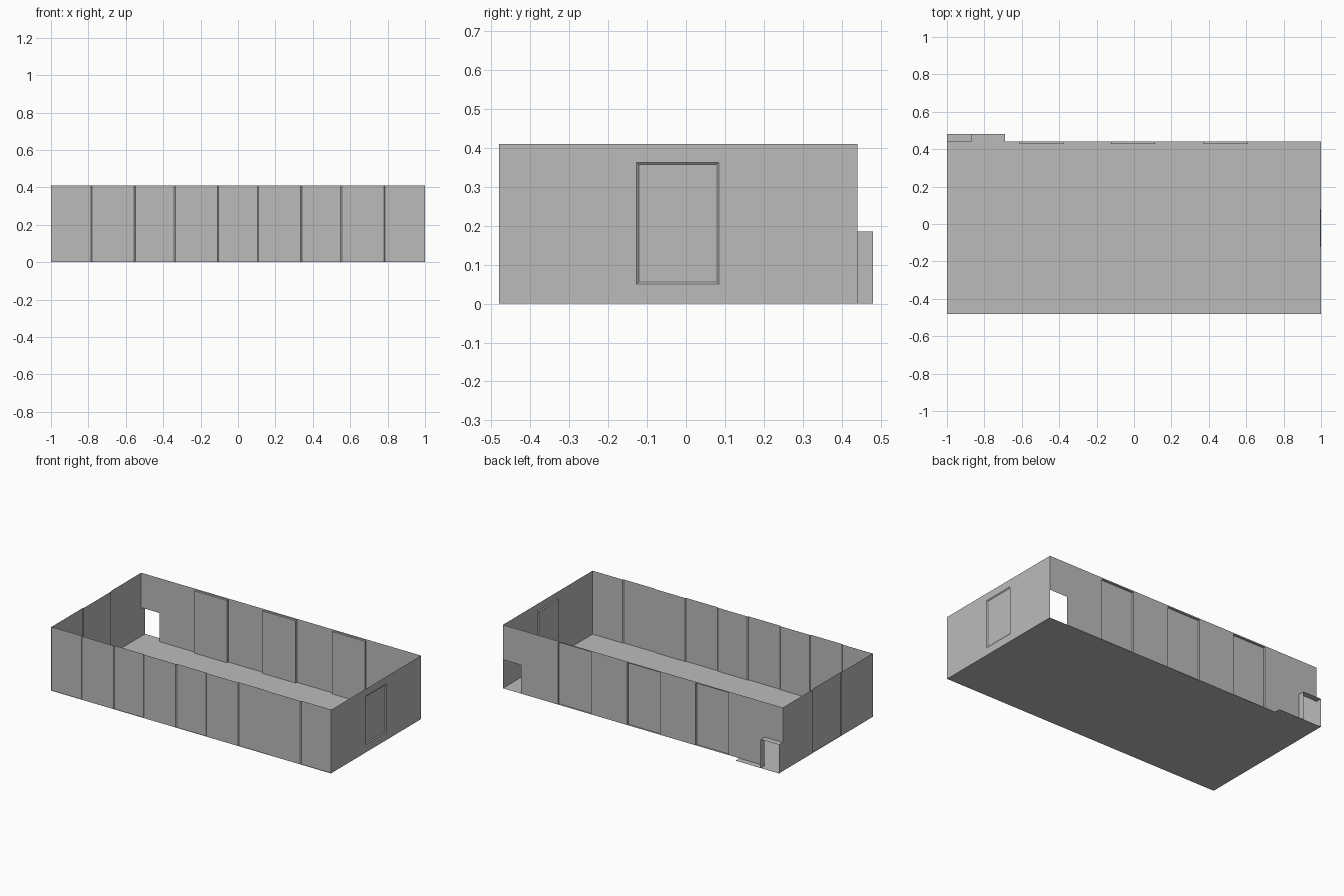
import bpy
import bmesh

cube = bpy.data.objects.get("Cube")
if cube:
    bpy.data.objects.remove(cube, do_unlink=True)

# Single matte grey
grey = bpy.data.materials.new("plain_grey")
grey.use_nodes = True
tone = (0.5, 0.5, 0.5, 1)
grey.diffuse_color = tone
grey.node_tree.nodes["Principled BSDF"].inputs["Base Color"].default_value = tone

FRONT, BACK, OUTER, SIDE = -0.48, 0.44, 0.48, 1.0
HEIGHT, DOOR_TOP, DOOR_X = 0.41, 0.185, 0.87
SLOPE, DEPTH = 0.006, 0.005


def build(name, polygons):
    """Join a list of flat polygons into one sheet object."""
    bm = bmesh.new()
    for points in polygons:
        bm.faces.new([bm.verts.new(p) for p in points])
    bmesh.ops.remove_doubles(bm, verts=bm.verts, dist=0.0001)
    mesh = bpy.data.meshes.new(name)
    bm.to_mesh(mesh)
    bm.free()
    mesh.materials.append(grey)
    obj = bpy.data.objects.new(name, mesh)
    bpy.context.collection.objects.link(obj)
    return obj


def upright(path, low, high):
    """Vertical sheets along a plan path; the outside is on its right."""
    return [[(*a, low), (*b, low), (*b, high), (*a, high)]
            for a, b in zip(path, path[1:])]


def level(x0, x1, y0, y1, z):
    """Horizontal sheet facing down."""
    return [[(x0, y0, z), (x0, y1, z), (x1, y1, z), (x1, y0, z)]]


# Floor with a threshold outside the door
build("floor", [[(-SIDE, FRONT, 0), (-SIDE, OUTER, 0), (-0.69, OUTER, 0),
                 (-0.69, BACK, 0), (SIDE, BACK, 0), (SIDE, FRONT, 0)]])

# Front wall: shallow full-height recesses, spaced evenly
inset = FRONT + DEPTH
path = [(-SIDE, inset)]
for i in range(4):
    start = -0.78 + i * 0.445
    end = start + 0.225
    path += [(start - SLOPE, inset), (start, FRONT), (end, FRONT), (end + SLOPE, inset)]
path.append((SIDE, inset))
build("front_wall", upright(path, 0, HEIGHT))

# Left wall: one framed recess with sloping edges
outer = [(SIDE, y, z) for y, z in ((-0.127, 0.05), (0.085, 0.05), (0.085, 0.363), (-0.127, 0.363))]
inner = [(SIDE - DEPTH, y, z) for y, z in ((-0.121, 0.056), (0.079, 0.056), (0.079, 0.357), (-0.121, 0.357))]
rim = [(SIDE, FRONT, 0), (SIDE, BACK, 0), (SIDE, BACK, HEIGHT), (SIDE, FRONT, HEIGHT)]
rings = [inner]
for big, small in ((rim, outer), (outer, inner)):
    for i in range(4):
        j = (i + 1) % 4
        rings.append([big[i], big[j], small[j], small[i]])
build("left_wall", rings)

# Right wall: one full-height recess
build("right_wall", upright([(-SIDE, BACK), (-SIDE, 0.13), (DEPTH - SIDE, 0.13 - SLOPE),
                             (DEPTH - SIDE, SLOPE - 0.16), (-SIDE, -0.16), (-SIDE, FRONT)],
                            0, HEIGHT))

# Back wall: three deep recesses, each closed by a ledge just below the top
ledge, pocket = HEIGHT - 0.008, BACK - 0.013
path, ledges = [(DOOR_X, BACK)], []
for centre in (0.49, -0.005, -0.495):
    a, b = centre + 0.118, centre - 0.118
    path += [(a, BACK), (a, pocket), (b, pocket), (b, BACK)]
    ledges += level(b, a, pocket, BACK, ledge)
path.append((-DOOR_X, BACK))
back = upright(path, 0, ledge) + ledges
back += upright([(DOOR_X, BACK), (-DOOR_X, BACK)], ledge, HEIGHT)
for s in (1, -1):
    xs = sorted((s * SIDE, s * DOOR_X), reverse=True)
    back += upright([(x, BACK) for x in xs], DOOR_TOP, HEIGHT)
build("back_wall", back)

# Door reveal: two jambs and a lintel
reveal = upright([(-DOOR_X, BACK), (-DOOR_X, OUTER)], 0, DOOR_TOP)
reveal += upright([(-SIDE, OUTER), (-SIDE, BACK)], 0, DOOR_TOP)
reveal += [p[::-1] for p in level(-SIDE, -DOOR_X, BACK, OUTER, DOOR_TOP)]
build("door_reveal", reveal)
